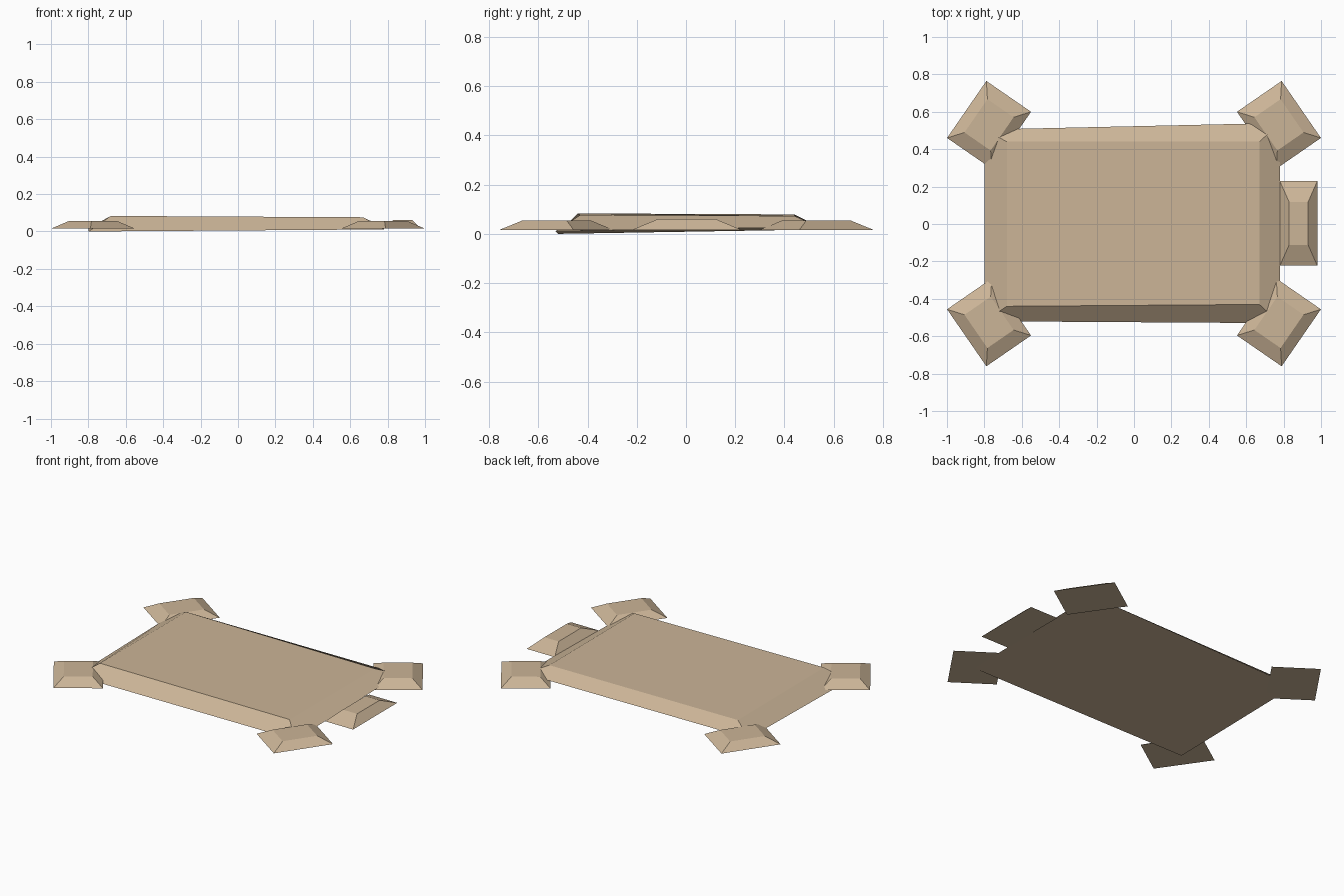
import bpy
import math
from mathutils import Matrix, Vector

cube = bpy.data.objects.get("Cube")
if cube:
    bpy.data.objects.remove(cube, do_unlink=True)

# Single sandy colour
sand = bpy.data.materials.new("sandy_tan")
sand.use_nodes = True
colour = (0.60, 0.46, 0.31, 1)
sand.diffuse_color = colour
bsdf = sand.node_tree.nodes["Principled BSDF"]
bsdf.inputs["Base Color"].default_value = colour
bsdf.inputs["Roughness"].default_value = 0.9


def loft_block(name, bottom, top):
    """Closed block between two counter-clockwise rings of points."""
    n = len(bottom)
    sides = [(i, (i + 1) % n, (i + 1) % n + n, i + n) for i in range(n)]
    caps = [tuple(reversed(range(n))), tuple(range(n, 2 * n))]
    mesh = bpy.data.meshes.new(name)
    mesh.from_pydata(bottom + top, [], sides + caps)
    mesh.materials.append(sand)
    obj = bpy.data.objects.new(name, mesh)
    bpy.context.collection.objects.link(obj)
    return obj


def rectangle(half_x, half_y, z):
    return [(sx * half_x, sy * half_y, z)
            for sx, sy in ((-1, -1), (1, -1), (1, 1), (-1, 1))]


def bastion(name, centre, angle, base, top, height):
    """Low block with sloping sides, turned about z."""
    obj = loft_block(name, rectangle(*base, 0), rectangle(*top, height))
    obj.data.transform(Matrix.Translation(Vector(centre)) @ Matrix.Rotation(angle, 4, "Z"))


# Main platform, slightly uneven
loft_block(
    "main_platform",
    [(-0.80, -0.52, 0.0), (0.78, -0.53, 0.011), (0.78, 0.54, 0.028), (-0.80, 0.505, 0.017)],
    [(-0.68, -0.44, 0.083), (0.67, -0.43, 0.076), (0.67, 0.44, 0.073), (-0.68, 0.44, 0.079)],
)

# Four corner bastions, set diagonally
for side, sx in (("left", 1), ("right", -1)):
    for end, sy in (("front", -1), ("back", 1)):
        bastion(f"{end}_{side}_bastion", (sx * 0.775, sy * 0.528 + 0.002, 0.015),
                -sx * sy * math.radians(55.4), (0.185, 0.145), (0.108, 0.085), 0.04)

# Gate block on the left side
bastion("gate_block", (0.88, 0.003, 0.015), 0, (0.1, 0.226), (0.051, 0.115), 0.046)
